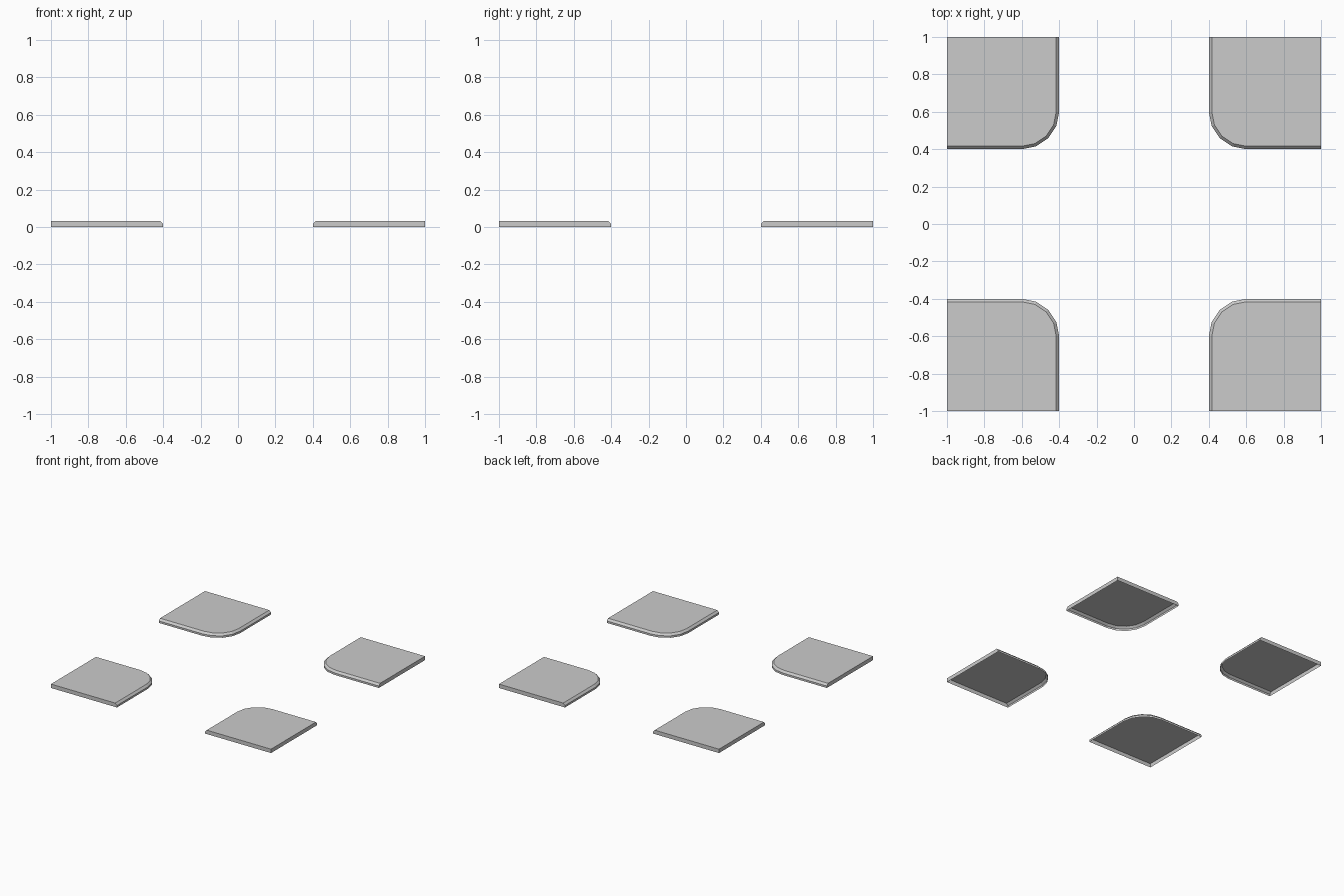
import bpy, bmesh
from math import sin, cos, pi

if "Cube" in bpy.data.objects:
    bpy.data.objects.remove(bpy.data.objects["Cube"])

INNER, OUTER, RADIUS = 0.4, 1.0, 0.2
HEIGHT, CHAMFER, STEPS = 0.032, 0.016, 4


def outline(inset):
    """Plan of one slab: square with a rounded inner corner, kerb sides inset."""
    centre = INNER + RADIUS
    r = RADIUS - inset
    pts = [(INNER + inset, OUTER)]
    for i in range(STEPS + 1):
        a = pi + i * pi / 2 / STEPS
        pts.append((centre + r * cos(a), centre + r * sin(a)))
    return pts + [(OUTER, INNER + inset), (OUTER, OUTER)]


def pavement_corner(name, sx, sy):
    bm = bmesh.new()
    # Base line, top of the kerb wall, inner edge of the chamfer
    levels = [(0, 0), (0, HEIGHT - CHAMFER), (CHAMFER, HEIGHT)]
    rings = [[bm.verts.new((sx * x, sy * y, z)) for x, y in outline(inset)]
             for inset, z in levels]
    for low, high in zip(rings, rings[1:]):
        for i in range(len(low)):
            j = (i + 1) % len(low)
            bm.faces.new((low[i], low[j], high[j], high[i]))
    # Flat top; the underside stays open
    bm.faces.new(rings[-1])
    if sx * sy < 0:
        bmesh.ops.reverse_faces(bm, faces=bm.faces)
    mesh = bpy.data.meshes.new(name)
    bm.to_mesh(mesh)
    bm.free()
    bpy.context.collection.objects.link(bpy.data.objects.new(name, mesh))


# Four pavement slabs around the crossing
for side, sx in (("left", -1), ("right", 1)):
    for end, sy in (("front", -1), ("back", 1)):
        pavement_corner(f"pavement_{end}_{side}", sx, sy)
